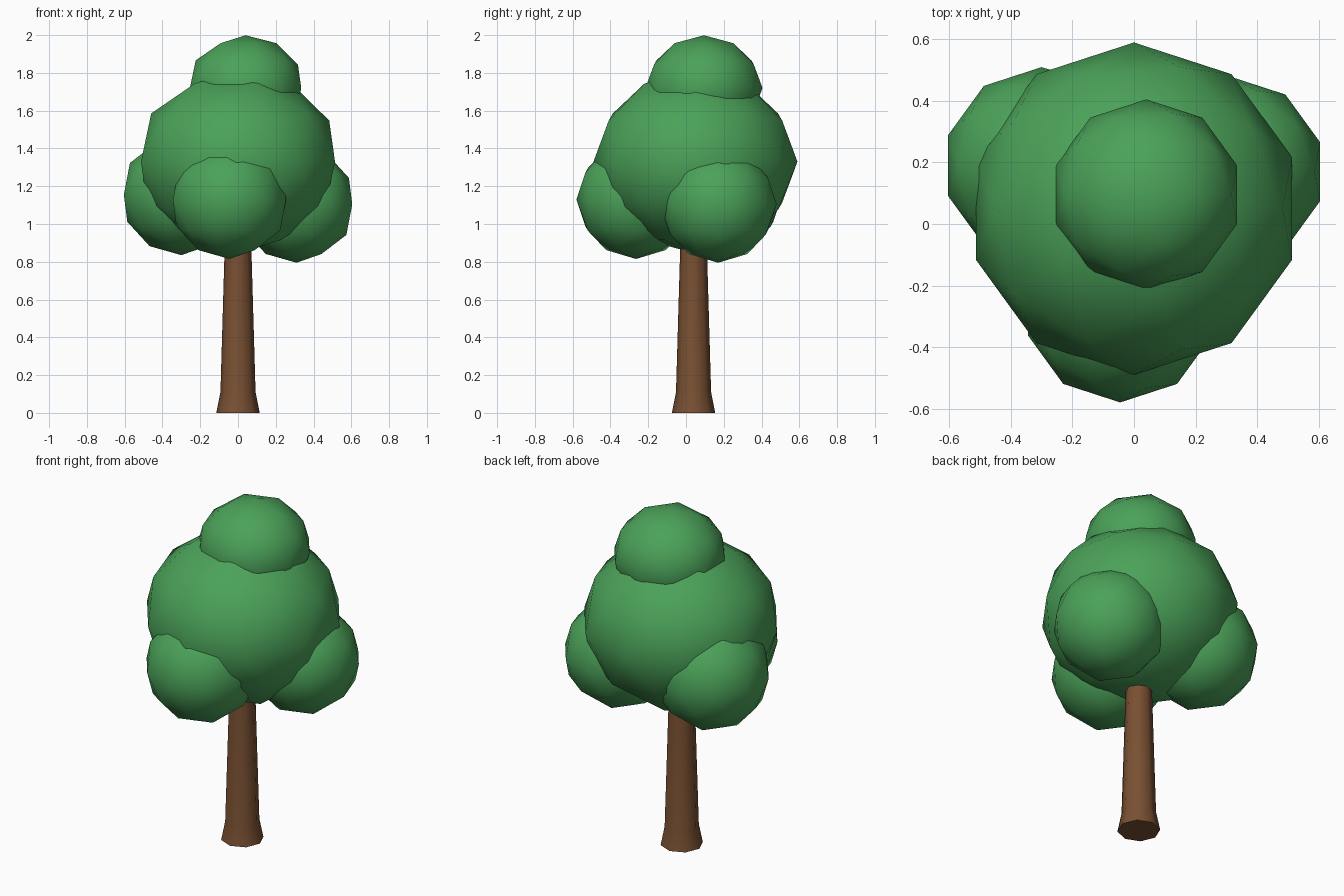
import bpy, bmesh, math

if "Cube" in bpy.data.objects:
    bpy.data.objects.remove(bpy.data.objects["Cube"])


def material(name, rgb):
    m = bpy.data.materials.new(name)
    m.diffuse_color = (*rgb, 1.0)
    m.use_nodes = True
    m.node_tree.nodes["Principled BSDF"].inputs["Base Color"].default_value = m.diffuse_color
    return m


LEAF = material("leaf_green", (0.07, 0.36, 0.10))
BARK = material("bark_brown", (0.19, 0.08, 0.032))


def finish(obj, mat, angle):
    obj.data.materials.append(mat)
    bpy.ops.object.select_all(action='DESELECT')
    obj.select_set(True)
    bpy.context.view_layer.objects.active = obj
    bpy.ops.object.shade_smooth_by_angle(angle=math.radians(angle))


# Foliage clumps: name, centre, radius, height squash
clumps = [
    ("main_crown", (0.0, 0.05, 1.33), 0.54, 0.9),
    ("top_clump", (0.04, 0.095, 1.72), 0.31, 0.9),
    ("left_clump", (-0.30, 0.19, 1.155), 0.32, 1.0),
    ("right_clump", (0.31, 0.17, 1.105), 0.31, 1.0),
    ("front_clump", (-0.045, -0.265, 1.13), 0.315, 1.0),
]
for name, centre, radius, squash in clumps:
    bpy.ops.mesh.primitive_ico_sphere_add(subdivisions=2, radius=radius, location=centre)
    clump = bpy.context.object
    clump.name = name
    clump.scale.z = squash
    finish(clump, LEAF, 60)

# Trunk: eight-sided tapered column with a flared foot
SIDES = 8
profile = [(0.0, 0.115), (0.11, 0.093), (1.0, 0.067)]
bm = bmesh.new()
rings = []
for z, r in profile:
    angles = [2 * math.pi * i / SIDES for i in range(SIDES)]
    rings.append([bm.verts.new((r * math.cos(a), r * math.sin(a), z)) for a in angles])
for low, high in zip(rings, rings[1:]):
    for i in range(SIDES):
        j = (i + 1) % SIDES
        bm.faces.new((low[i], low[j], high[j], high[i]))
bm.faces.new(rings[0][::-1])
bm.faces.new(rings[-1])
mesh = bpy.data.meshes.new("trunk")
bm.to_mesh(mesh)
bm.free()
trunk = bpy.data.objects.new("trunk", mesh)
trunk.location = (0.0, 0.04, 0.0)
bpy.context.collection.objects.link(trunk)
finish(trunk, BARK, 50)
